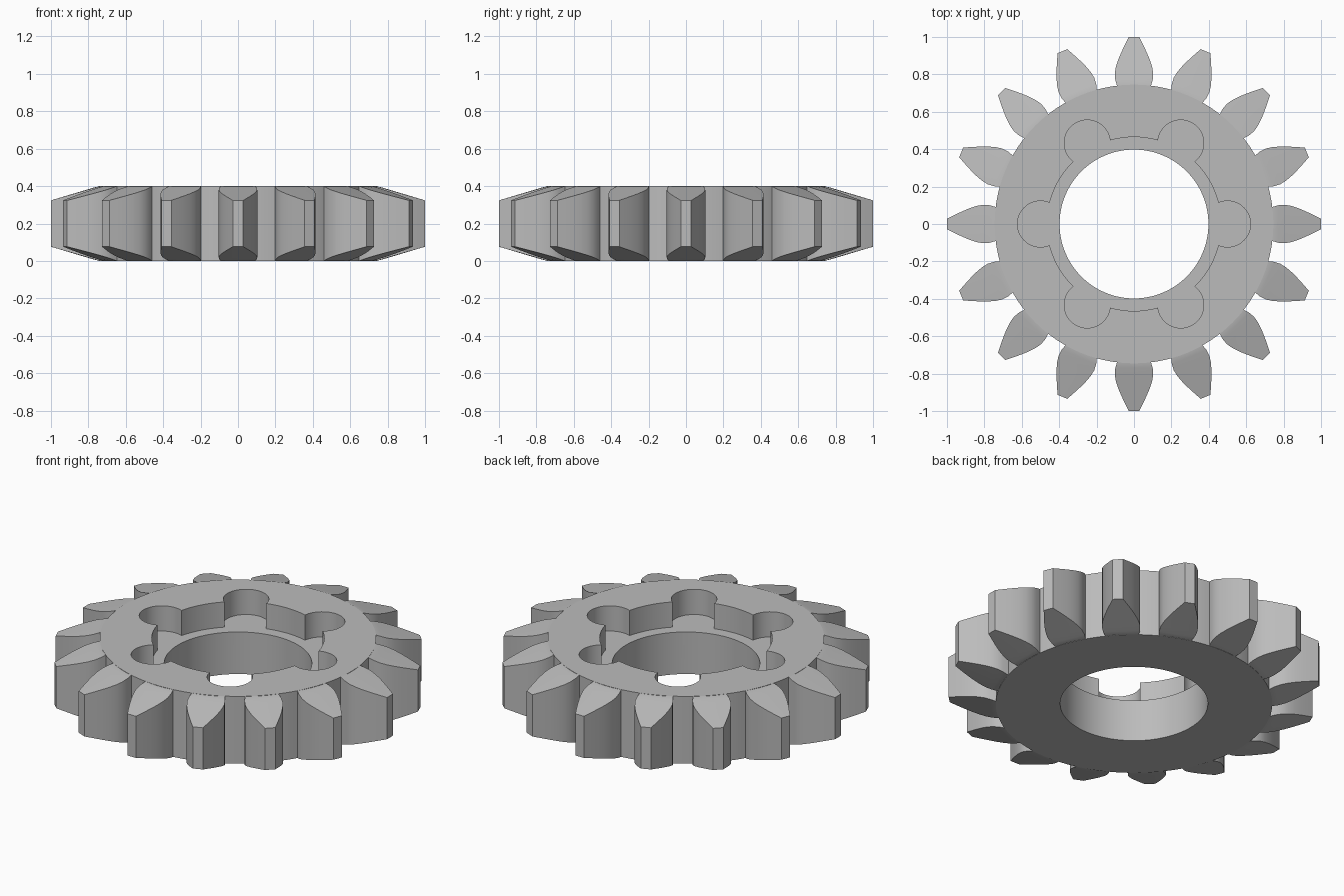
import bpy, bmesh
from math import pi, cos, sin, hypot

old = bpy.data.objects.get("Cube")
if old:
    bpy.data.objects.remove(old, do_unlink=True)

HEIGHT, HUB_R, TEETH = 0.4, 0.745, 16

steel = bpy.data.materials.new("grey steel")
steel.use_nodes = True
grey = (0.5, 0.5, 0.5, 1)
steel.diffuse_color = grey
steel.node_tree.nodes["Principled BSDF"].inputs["Base Color"].default_value = grey


def cylinder(name, radius, z0, z1, x=0, y=0, sides=96):
    bpy.ops.mesh.primitive_cylinder_add(vertices=sides, radius=radius, depth=z1 - z0,
                                        location=(x, y, (z0 + z1) / 2))
    ob = bpy.context.object
    ob.name = name
    return ob


def smooth(ob):
    bpy.ops.object.select_all(action='DESELECT')
    ob.select_set(True)
    bpy.context.view_layer.objects.active = ob
    bpy.ops.object.shade_smooth_by_angle(angle=0.5)


# Hub disc with a through bore and a six-lobed pocket in the top
hub = cylinder("hub", HUB_R, 0, HEIGHT, sides=128)
hub.data.materials.append(steel)
cutters = [cylinder("bore_cutter", 0.398, -0.1, 0.6),
           cylinder("pocket_cutter", 0.465, 0.25, 0.6)]
for i in range(6):
    a = i * pi / 3
    cutters.append(cylinder("lobe_cutter", 0.123, 0.25, 0.6, 0.5 * cos(a), 0.5 * sin(a), 48))
for cutter in cutters:
    cutter.hide_render = True
    bpy.context.view_layer.objects.active = hub
    mod = hub.modifiers.new("cut", 'BOOLEAN')
    mod.operation, mod.solver, mod.object = 'DIFFERENCE', 'EXACT', cutter
    bpy.ops.object.modifier_apply(modifier=mod.name)
    bpy.data.objects.remove(cutter, do_unlink=True)
smooth(hub)

# Teeth: half-width along the radius, with conical chamfers above and below
profile = [(0.72, 0.086), (0.74, 0.091), (0.77, 0.1), (0.805, 0.103), (0.84, 0.097),
           (0.88, 0.084), (0.92, 0.067), (0.96, 0.048), (1.0, 0.028)]


def chamfer(r):
    return max(0.0005, 0.076 * (r - HUB_R) / (1 - HUB_R))


bm = bmesh.new()
for t in range(TEETH):
    a = t * 2 * pi / TEETH
    rows = []
    for x, w in profile:
        row = []
        for y in (-w, 0, w):
            c = chamfer(hypot(x, y))
            px, py = x * cos(a) - y * sin(a), x * sin(a) + y * cos(a)
            row.append((bm.verts.new((px, py, c)), bm.verts.new((px, py, HEIGHT - c))))
        rows.append(row)
    for p, q in zip(rows, rows[1:]):
        for k in (0, 1):
            bm.faces.new((p[k][1], q[k][1], q[k + 1][1], p[k + 1][1]))
            bm.faces.new((p[k + 1][0], q[k + 1][0], q[k][0], p[k][0]))
        bm.faces.new((p[0][0], q[0][0], q[0][1], p[0][1]))
        bm.faces.new((p[2][1], q[2][1], q[2][0], p[2][0]))
    for row in (rows[0], rows[-1]):
        for k in (0, 1):
            bm.faces.new((row[k][0], row[k + 1][0], row[k + 1][1], row[k][1]))
bmesh.ops.recalc_face_normals(bm, faces=bm.faces)
mesh = bpy.data.meshes.new("teeth")
bm.to_mesh(mesh)
bm.free()
mesh.materials.append(steel)
teeth = bpy.data.objects.new("teeth", mesh)
bpy.context.collection.objects.link(teeth)
smooth(teeth)
